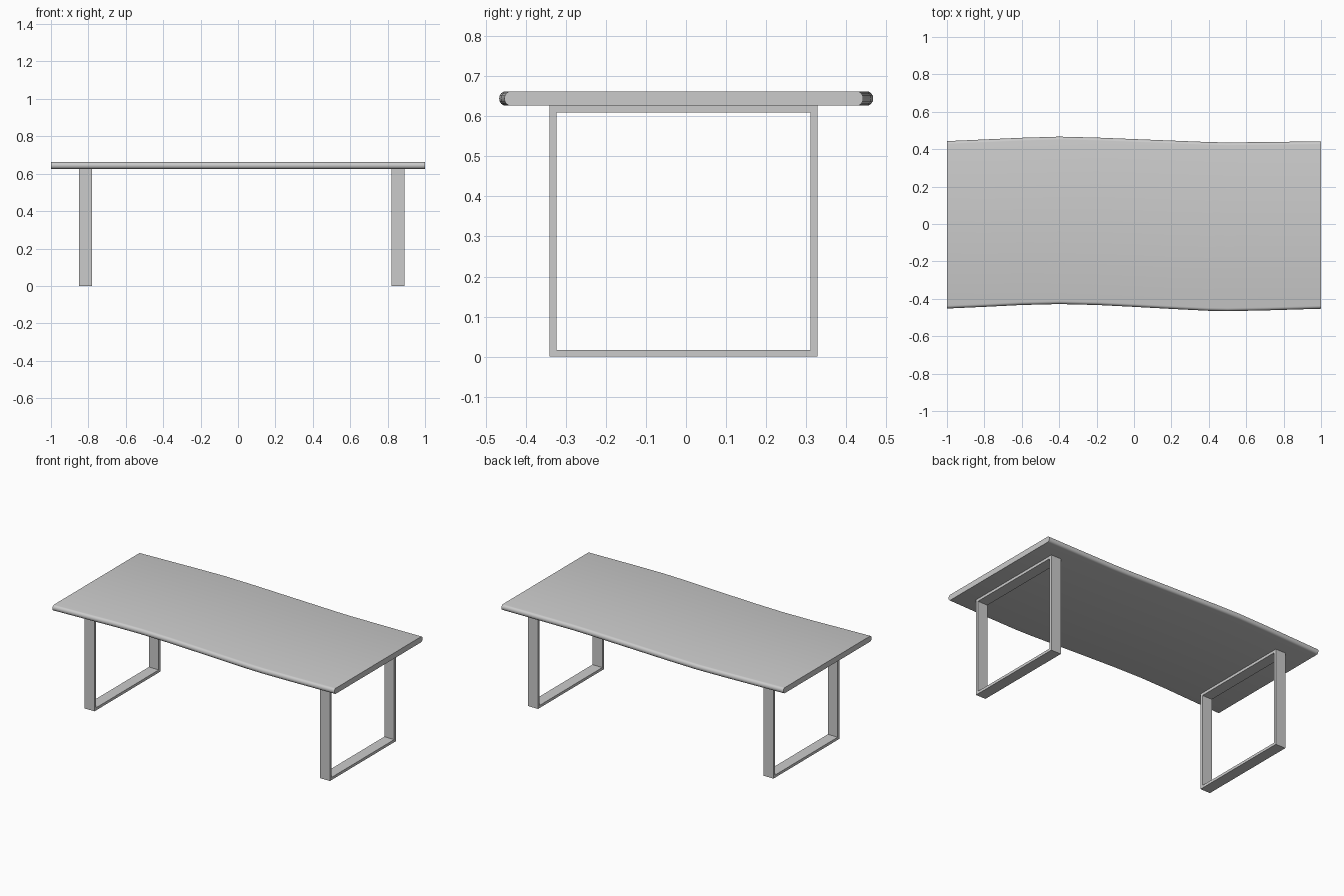
import bpy, bmesh, math

if "Cube" in bpy.data.objects:
    bpy.data.objects.remove(bpy.data.objects["Cube"])

TOP, BOTTOM = 0.662, 0.626


def finish(bm, name):
    bmesh.ops.recalc_face_normals(bm, faces=bm.faces)
    mesh = bpy.data.meshes.new(name)
    bm.to_mesh(mesh)
    bm.free()
    obj = bpy.data.objects.new(name, mesh)
    bpy.context.collection.objects.link(obj)
    return obj


# Tabletop: a slab with rounded long edges, swept along a gentle S in plan
def tabletop():
    # stations along the length: x, front edge y, back edge y
    stations = [(-1, -0.452, 0.443), (-0.8, -0.443, 0.452), (-0.6, -0.433, 0.461),
                (-0.4, -0.428, 0.467), (-0.2, -0.433, 0.462), (0, -0.443, 0.454),
                (0.2, -0.454, 0.446), (0.4, -0.464, 0.438), (0.5, -0.466, 0.436),
                (0.7, -0.462, 0.438), (1, -0.453, 0.442)]
    r, steps = (TOP - BOTTOM) / 2, 8
    mid = (TOP + BOTTOM) / 2
    bulge = 0.016
    arc = [math.pi * (i / steps - 0.5) for i in range(steps + 1)]
    bm = bmesh.new()
    rings = []
    for x, front, back in stations:
        pts = [(back - bulge + bulge * math.cos(a), mid + r * math.sin(a)) for a in arc]
        pts += [(front + bulge - bulge * math.cos(a), mid - r * math.sin(a)) for a in arc]
        rings.append([bm.verts.new((x, y, z)) for y, z in pts])
    n = len(rings[0])
    for a, b in zip(rings, rings[1:]):
        for i in range(n):
            j = (i + 1) % n
            bm.faces.new((a[i], a[j], b[j], b[i]))
    bm.faces.new(rings[0])
    bm.faces.new(rings[-1])
    obj = finish(bm, "tabletop")
    bpy.context.view_layer.objects.active = obj
    obj.select_set(True)
    bpy.ops.object.shade_smooth_by_angle(angle=math.radians(35))
    obj.select_set(False)


# Leg frame: a flat-bar rectangular loop extruded along x
def leg_frame(name, x0, x1):
    y0, y1, z1, t = -0.34, 0.328, BOTTOM, 0.017
    outer = [(y0, 0), (y1, 0), (y1, z1), (y0, z1)]
    inner = [(y0 + t, t), (y1 - t, t), (y1 - t, z1 - t), (y0 + t, z1 - t)]
    bm = bmesh.new()
    o0, i0, o1, i1 = ([bm.verts.new((x, y, z)) for y, z in loop]
                      for x, loop in ((x0, outer), (x0, inner), (x1, outer), (x1, inner)))
    for i in range(4):
        j = (i + 1) % 4
        for a, b in ((o0, i0), (i0, i1), (i1, o1), (o1, o0)):
            bm.faces.new((a[i], a[j], b[j], b[i]))
    finish(bm, name)


tabletop()
leg_frame("left_leg_frame", -0.85, -0.78)
leg_frame("right_leg_frame", 0.82, 0.89)
